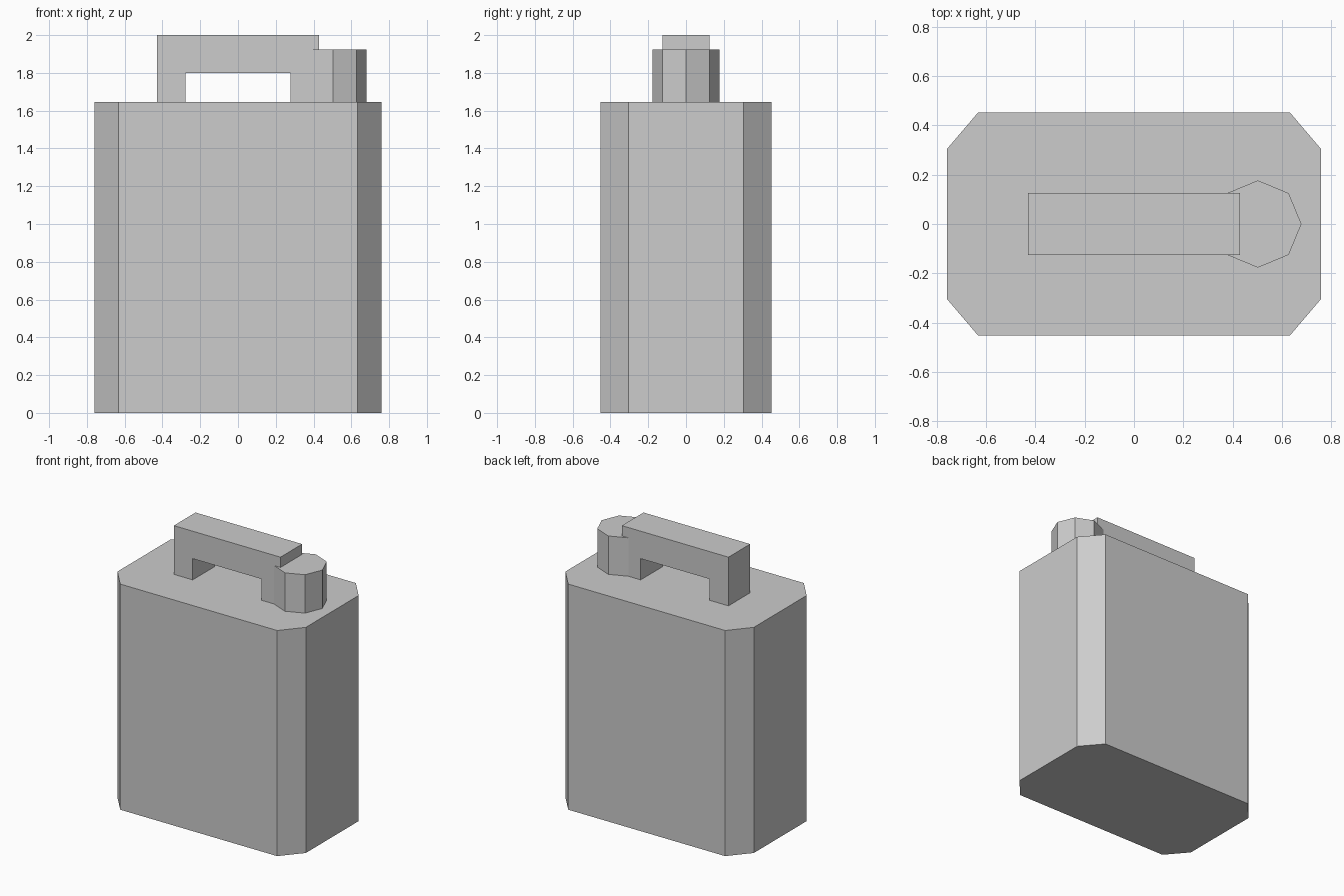
import bpy, bmesh, math
from mathutils import Vector

if "Cube" in bpy.data.objects:
    bpy.data.objects.remove(bpy.data.objects["Cube"])

grey = bpy.data.materials.new("light_grey")
grey.diffuse_color = (0.604, 0.604, 0.604, 1)
grey.use_nodes = True
grey.node_tree.nodes["Principled BSDF"].inputs["Base Color"].default_value = grey.diffuse_color


def prism(name, outline, offset):
    """Extrude a closed outline of 3D points along an offset."""
    bm = bmesh.new()
    face = bm.faces.new([bm.verts.new(p) for p in outline])
    ext = bmesh.ops.extrude_face_region(bm, geom=[face])
    moved = [v for v in ext["geom"] if isinstance(v, bmesh.types.BMVert)]
    bmesh.ops.translate(bm, verts=moved, vec=Vector(offset))
    bmesh.ops.recalc_face_normals(bm, faces=bm.faces)
    mesh = bpy.data.meshes.new(name)
    bm.to_mesh(mesh)
    bm.free()
    mesh.materials.append(grey)
    obj = bpy.data.objects.new(name, mesh)
    bpy.context.collection.objects.link(obj)
    return obj


TOP = 1.645

# can body: rectangle with cut corners
X, Y, CX, CY = 0.76, 0.453, 0.633, 0.304
prism("can_body", [(CX, -Y, 0), (X, -CY, 0), (X, CY, 0), (CX, Y, 0),
                   (-CX, Y, 0), (-X, CY, 0), (-X, -CY, 0), (-CX, -Y, 0)],
      (0, 0, TOP))

# carry handle: arch profile standing on the body
HX, HY, GAP, UNDER = 0.43, 0.125, 0.278, 1.8
arch = [(-HX, TOP), (-HX, 2), (HX, 2), (HX, TOP),
        (GAP, TOP), (GAP, UNDER), (-GAP, UNDER), (-GAP, TOP)]
prism("carry_handle", [(x, -HY, z) for x, z in arch], (0, 2 * HY, 0))

# filler cap: eight-sided, corners on the axes
R = 0.177
prism("filler_cap", [(0.503 + R * math.cos(i * math.pi / 4),
                      R * math.sin(i * math.pi / 4), TOP) for i in range(8)],
      (0, 0, 0.28))
